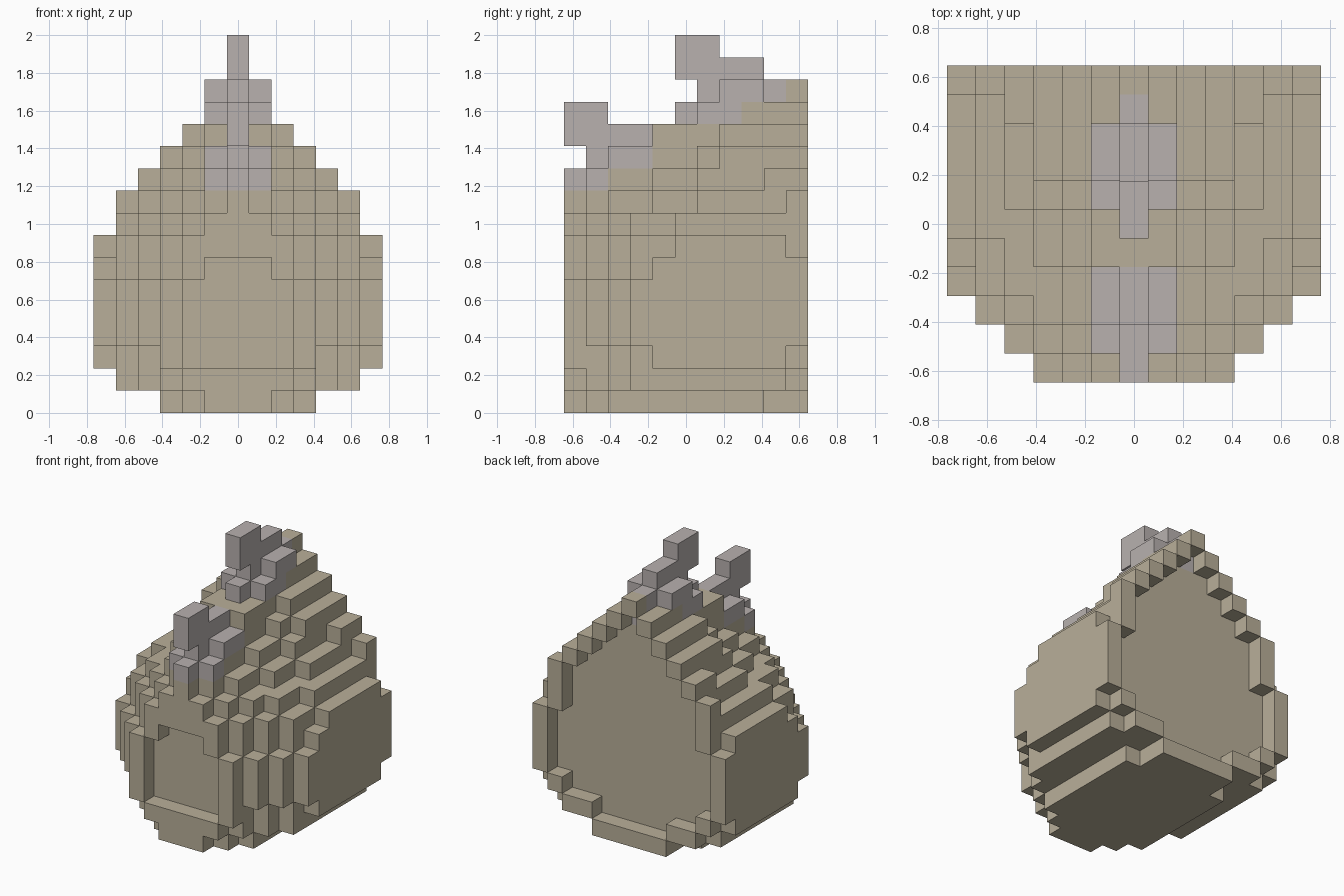
import bpy, bmesh, math

if "Cube" in bpy.data.objects:
    bpy.data.objects.remove(bpy.data.objects["Cube"], do_unlink=True)

U = 2 / 17                      # edge length of one block
Y0 = -5.5 * U                   # front plane


def material(name, colour):
    m = bpy.data.materials.new(name)
    m.diffuse_color = (*colour, 1)
    m.use_nodes = True
    m.node_tree.nodes["Principled BSDF"].inputs["Base Color"].default_value = (*colour, 1)
    return m


tan = material("tan", (0.485, 0.43, 0.32))
grey = material("warm grey", (0.48, 0.44, 0.43))


def cells(columns):
    """Blocks for each |x| column from runs (y first, y last, z first, z last), mirrored."""
    return {(s * i, j, k)
            for i, runs in columns.items() for j0, j1, k0, k1 in runs
            for j in range(j0, j1 + 1) for k in range(k0, k1 + 1) for s in (-1, 1)}


# Stepped main body, centre column outwards
body = cells({
    0: [(1, 3, 0, 9), (4, 9, 0, 12)],
    1: [(1, 1, 0, 9), (2, 3, 0, 10), (4, 7, 0, 12), (8, 9, 0, 13)],
    2: [(1, 1, 0, 8), (2, 3, 0, 9), (4, 5, 0, 10), (6, 6, 0, 11), (7, 9, 0, 12)],
    3: [(1, 1, 1, 7), (2, 3, 0, 8), (4, 5, 0, 9), (6, 6, 0, 10), (7, 8, 0, 11), (9, 9, 1, 11)],
    4: [(1, 1, 3, 5), (2, 2, 1, 7), (3, 5, 1, 8), (6, 8, 1, 9), (9, 9, 1, 10)],
    5: [(2, 2, 3, 5), (3, 4, 1, 7), (5, 9, 1, 8)],
    6: [(3, 3, 3, 5), (4, 4, 2, 6), (5, 9, 2, 7)],
})

# Raised rim around the recessed front panel
front_rim = cells({
    0: [(0, 0, 0, 1), (0, 0, 7, 9)],
    1: [(0, 0, 0, 1), (0, 0, 7, 8)],
    2: [(0, 0, 1, 1), (0, 0, 6, 7)],
    3: [(0, 0, 2, 5)],
})

# Raised rim around the recessed back panel: stepped roof, sides and sill
back_rim = cells({i: [(10, 10, 14 - i, 14 - i)] for i in range(5)})
back_rim |= cells({i: [(10, 10, 0, 0)] for i in range(3)})
back_rim |= cells({
    3: [(10, 10, 1, 1)],
    4: [(10, 10, 1, 1)],
    5: [(10, 10, 2, 2), (10, 10, 7, 9)],
    6: [(10, 10, 3, 6)],
})

# Grey crests with a horn at the front and at the top
front_crest = cells({
    0: [(0, 3, 10, 10), (1, 3, 11, 11), (0, 3, 12, 12), (0, 1, 13, 13)],
    1: [(1, 1, 10, 10), (2, 3, 11, 11)],
})
top_crest = cells({
    0: [(5, 9, 13, 13), (6, 9, 14, 14), (5, 8, 15, 15), (5, 6, 16, 16)],
    1: [(6, 7, 13, 13), (7, 8, 14, 14)],
})

parts = [("body", body, tan), ("front_rim", front_rim, tan), ("back_rim", back_rim, tan),
         ("front_crest", front_crest, grey), ("top_crest", top_crest, grey)]
filled = set().union(*(p[1] for p in parts))


def build(name, blocks, mat):
    """Skin the outside faces of the blocks and merge flat areas."""
    bm = bmesh.new()
    for c in sorted(blocks):
        for axis in range(3):
            for side in (0, 1):
                n = list(c)
                n[axis] += 2 * side - 1
                if tuple(n) in filled:
                    continue
                a, b = (axis + 1) % 3, (axis + 2) % 3
                ring = []
                for da, db in ((0, 0), (1, 0), (1, 1), (0, 1)):
                    p = list(c)
                    p[axis] += side
                    p[a] += da
                    p[b] += db
                    ring.append(bm.verts.new(((p[0] - 0.5) * U, Y0 + p[1] * U, p[2] * U)))
                bm.faces.new(ring if side else ring[::-1])
    bmesh.ops.remove_doubles(bm, verts=bm.verts[:], dist=0.001)
    bmesh.ops.dissolve_limit(bm, angle_limit=math.radians(1),
                             verts=bm.verts[:], edges=bm.edges[:])
    mesh = bpy.data.meshes.new(name)
    bm.to_mesh(mesh)
    bm.free()
    mesh.materials.append(mat)
    obj = bpy.data.objects.new(name, mesh)
    bpy.context.collection.objects.link(obj)


for part in parts:
    build(*part)
